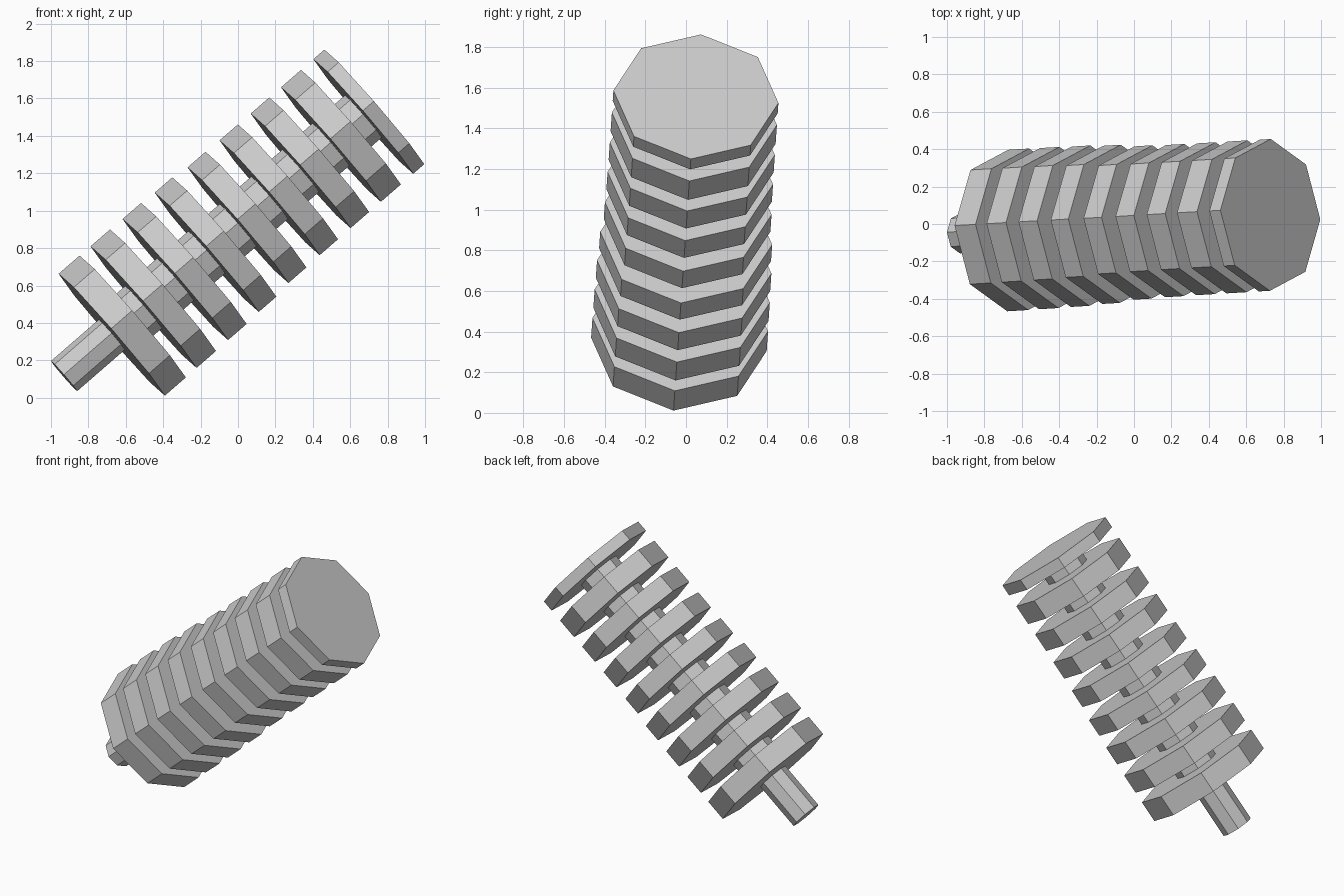
import bpy, bmesh, math
from mathutils import Vector, Matrix

if "Cube" in bpy.data.objects:
    bpy.data.objects.remove(bpy.data.objects["Cube"])

# Tilted frame shared by every part: d along the shaft, u up the disc face
d = Vector((0.755, 0.045, 0.655)).normalized()
u = Vector((-0.655, 0.0, 0.755)).normalized()
v = d.cross(u)
frame = Matrix((u, v, d)).transposed().to_4x4() @ Matrix.Rotation(math.radians(-3.5), 4, 'Z')


def on_axis(x):
    """Point on the shaft axis at the given x."""
    return Vector((0.70, 0.047, 1.53)) + d * ((x - 0.70) / d.x)


def prism(name, x0, x1, radius):
    """Flat-sided octagonal prism along the axis between two x positions."""
    a, b = on_axis(x0), on_axis(x1)
    bm = bmesh.new()
    bmesh.ops.create_cone(bm, cap_ends=True, segments=8, radius1=radius, radius2=radius,
                          depth=(b - a).length)
    mesh = bpy.data.meshes.new(name)
    bm.to_mesh(mesh)
    bm.free()
    ob = bpy.data.objects.new(name, mesh)
    ob.matrix_world = Matrix.Translation((a + b) / 2) @ frame
    bpy.context.collection.objects.link(ob)
    return ob


# Central shaft, sticking out at the lower end
prism("shaft", -0.93, 0.70, 0.107)

# Fins: start x, end x, radius
fins = [
    (-0.675, -0.563, 0.433), (-0.505, -0.401, 0.432), (-0.335, -0.236, 0.430),
    (-0.167, -0.073, 0.424), (0.000, 0.096, 0.411), (0.169, 0.267, 0.408),
    (0.335, 0.434, 0.407), (0.497, 0.604, 0.407), (0.670, 0.729, 0.407),
]
for i, (x0, x1, r) in enumerate(fins):
    prism(f"fin_{i + 1}", x0, x1, r)

# Spacer collars in the gaps between fins
for i in range(len(fins) - 1):
    prism(f"spacer_{i + 1}", fins[i][1] - 0.01, fins[i + 1][0] + 0.01, 0.15)
